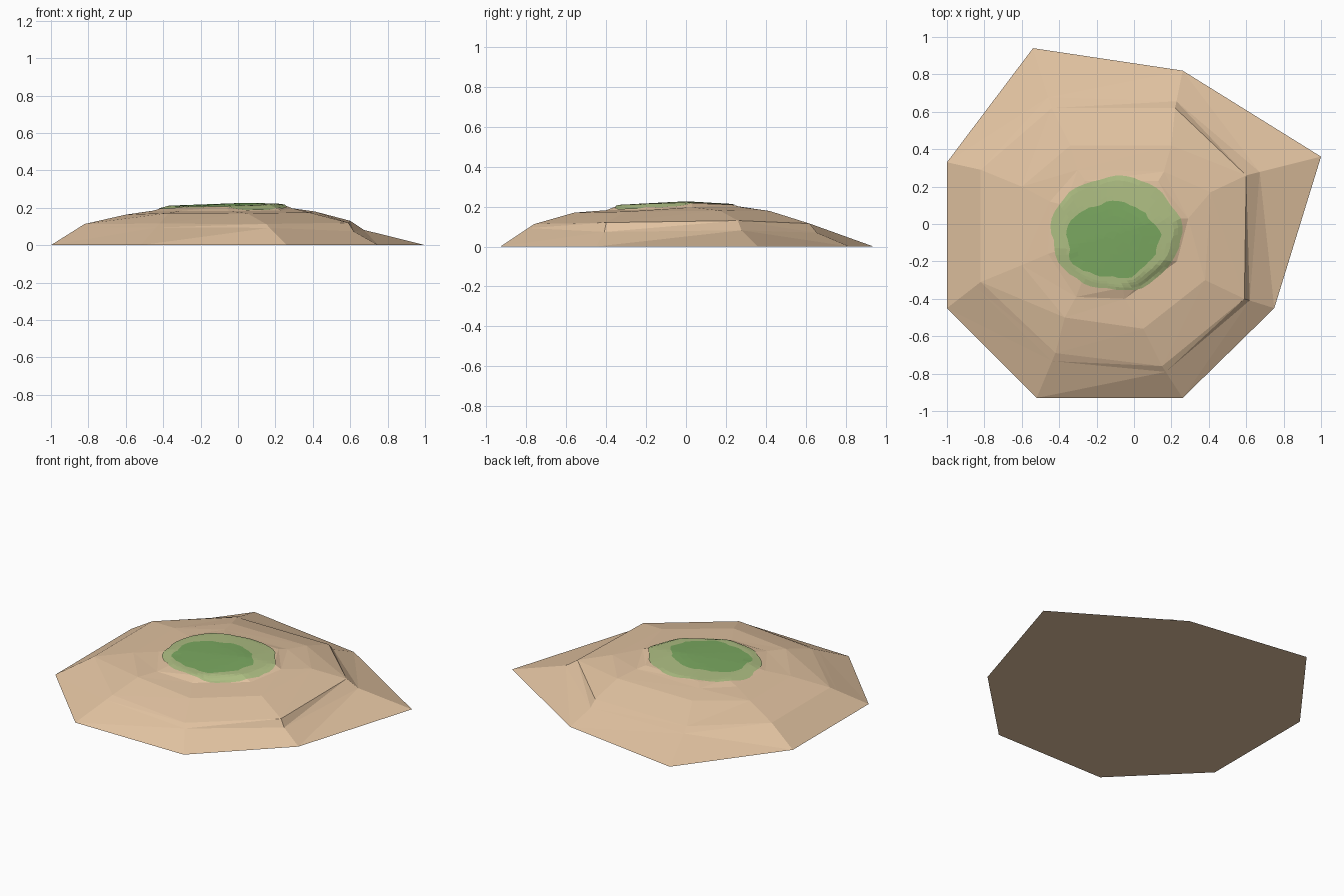
import bpy, bmesh, math, random
from mathutils import Vector
from mathutils.bvhtree import BVHTree

if "Cube" in bpy.data.objects:
    bpy.data.objects.remove(bpy.data.objects["Cube"])

random.seed(4)


def srgb(r, g, b):
    f = lambda c: c / 12.92 if c <= 0.04045 else ((c + 0.055) / 1.055) ** 2.4
    return (f(r / 255), f(g / 255), f(b / 255), 1)


def material(name, rgb):
    m = bpy.data.materials.new(name)
    m.diffuse_color = srgb(*rgb)
    m.use_nodes = True
    m.node_tree.nodes["Principled BSDF"].inputs["Base Color"].default_value = m.diffuse_color
    return m


def add_object(name, bm, mats):
    me = bpy.data.meshes.new(name)
    bm.to_mesh(me)
    ob = bpy.data.objects.new(name, me)
    bpy.context.collection.objects.link(ob)
    for m in mats:
        me.materials.append(m)
    return ob


def bridge(bm, a, b, mat=0):
    n = len(a)
    for i in range(n):
        j = (i + 1) % n
        bm.faces.new((a[i], a[j], b[j], b[i])).material_index = mat


sand = material("sand", (226, 195, 161))
light_grass = material("light grass", (173, 189, 130))
dark_grass = material("dark grass", (122, 168, 96))

# Eight-sided contour rings, anticlockwise from the right corner
shore = [(1, .36, 0), (.26, .82, 0), (-.54, .94, 0), (-1, .33, 0),
         (-1, -.45, 0), (-.52, -.93, 0), (.26, -.93, 0), (.75, -.45, 0)]
shoulder = [(.60, .26, .13), (.22, .62, .115), (-.44, .62, .115), (-.82, .29, .113),
            (-.82, -.31, .113), (-.42, -.69, .115), (.15, -.76, .113), (.59, -.40, .12)]
terrace = [(.41, .17, .18), (.20, .42, .178), (-.34, .42, .178), (-.60, .20, .163),
           (-.60, -.22, .163), (-.37, -.50, .172), (.05, -.56, .17), (.38, -.30, .175)]
ledge_foot = [(.29, .03, .197), (.16, .28, .197), (-.30, .29, .197), (-.45, .12, .185),
              (-.46, -.16, .183), (-.31, -.39, .183), (-.05, -.40, .182), (.23, -.20, .185)]
ledge_top = [(.24, .03, .217), (.13, .23, .210), (-.26, .23, .207), (-.37, .10, .207),
             (-.37, -.13, .207), (-.27, -.29, .204), (-.06, -.34, .205), (.17, -.19, .212)]

# Break in the slope, dropping more steeply on the right-hand side
slope = []
for i, (s, t) in enumerate(zip(shoulder, shore)):
    p = Vector(s).lerp(Vector(t), 0.18)
    if i in (0, 1, 7):
        p.z -= 0.025
    slope.append(p)

# Sandy island mound
bm = bmesh.new()
rings = [[bm.verts.new(p) for p in r]
         for r in (shore, slope, shoulder, terrace, ledge_foot, ledge_top)]
for a, b in zip(rings, rings[1:]):
    bridge(bm, a, b)
peak = bm.verts.new((.06, .0, .223))
top = rings[-1]
for i in range(8):
    bm.faces.new((top[i], top[(i + 1) % 8], peak))
bm.faces.new(rings[0][::-1])
bmesh.ops.triangulate(bm, faces=[f for f in bm.faces if len(f.verts) == 4])
bm.normal_update()
tree = BVHTree.FromBMesh(bm)
add_object("sand_mound", bm, [sand])
bm.free()

# Grass patch draped on the summit, with wavy light and dark zones
N = 48


def blob(cx, cy, rx, ry, wobble):
    pts = []
    for i in range(N):
        a = 2 * math.pi * i / N
        w = 1 + wobble * (math.sin(5 * a + 1) + 0.6 * math.sin(9 * a)) \
            + random.uniform(-wobble, wobble) * 0.7
        pts.append(Vector((cx + rx * w * math.cos(a), cy + ry * w * math.sin(a))))
    return pts


outer = blob(-.095, -.05, .35, .305, .02)
inner = blob(-.115, -.085, .25, .203, .035)
mid = Vector((-.11, -.08))


def drape(p):
    hit = tree.ray_cast(Vector((p.x, p.y, 1)), Vector((0, 0, -1)))[0]
    return (p.x, p.y, hit.z + 0.004)


bm = bmesh.new()
loops = []
for k in range(6):
    loops.append([bm.verts.new(drape(o.lerp(q, k / 5))) for o, q in zip(outer, inner)])
for k in range(1, 5):
    loops.append([bm.verts.new(drape(q.lerp(mid, k / 5))) for q in inner])
for k, (a, b) in enumerate(zip(loops, loops[1:])):
    bridge(bm, a, b, 0 if k < 5 else 1)
hub = bm.verts.new(drape(mid))
for i in range(N):
    bm.faces.new((loops[-1][i], loops[-1][(i + 1) % N], hub)).material_index = 1
add_object("grass_patch", bm, [light_grass, dark_grass])
bm.free()
